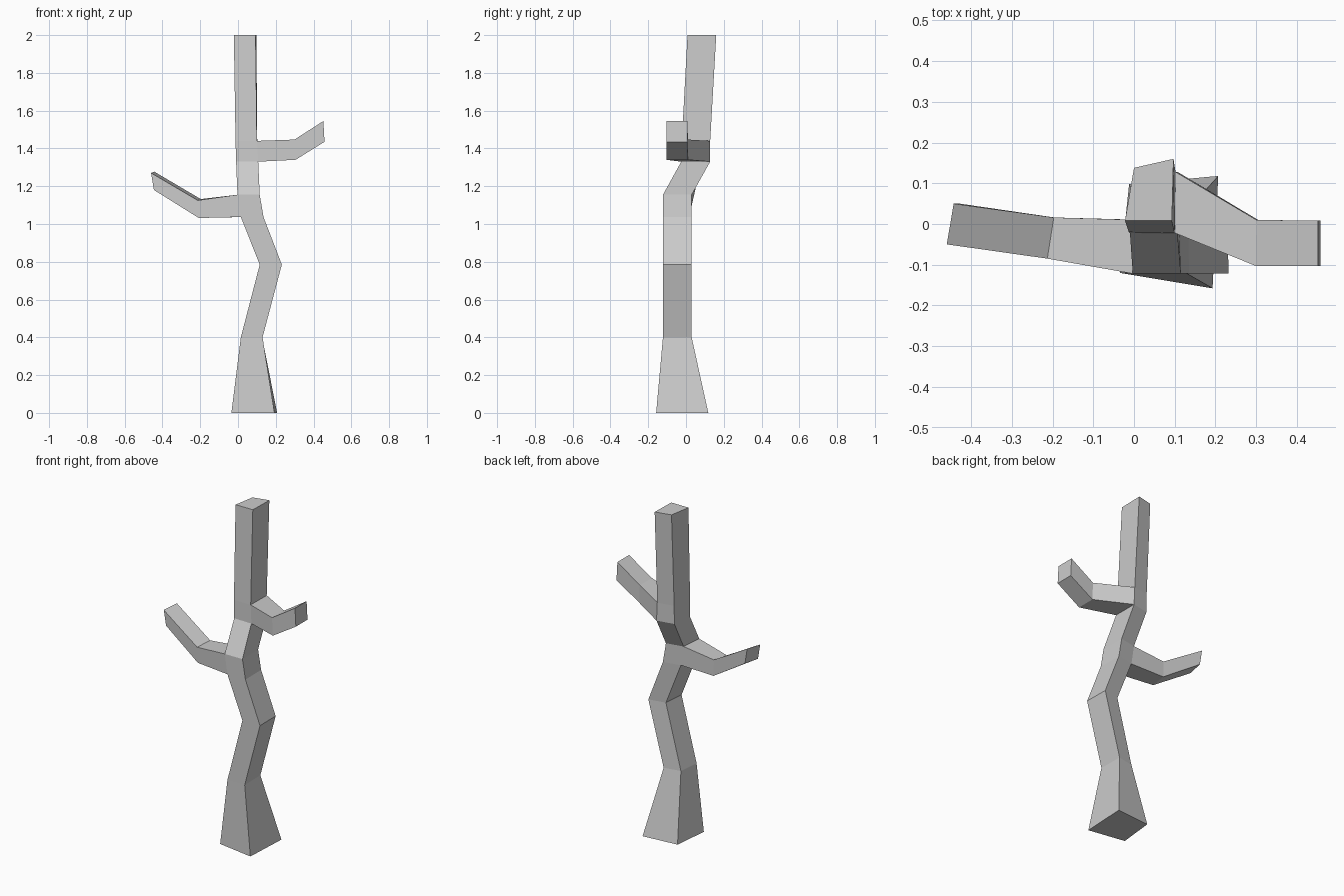
import bpy, bmesh

if "Cube" in bpy.data.objects:
    bpy.data.objects.remove(bpy.data.objects["Cube"])

bm = bmesh.new()


def ring(coords):
    return [bm.verts.new(c) for c in coords]


def bridge(a, b):
    for i in range(4):
        j = (i + 1) % 4
        bm.faces.new((a[i], a[j], b[j], b[i]))


def slab(z, fl, fr, br, bl):
    """Four-sided trunk section: front-left, front-right, back-right, back-left."""
    return ring([(x, y, z) for x, y in (fl, fr, br, bl)])


def bent(z, x0, x1):
    """Section with the same outline, shifted sideways."""
    return slab(z, (x0, -.122), (x1, -.122), (x1 - .002, .03), (x0 + .012, .01))


# trunk sections from the flared foot to the cut top
trunk = [
    slab(0, (-.035, -.12), (.193, -.158), (.207, .118), (-.012, .098)),
    bent(.4, .015, .13),
    bent(.785, .115, .232),
    bent(1.037, .015, .135),
    bent(1.155, -.003, .115),
    slab(1.33, (-.01, -.022), (.107, -.025), (.107, .128), (.002, .108)),
    slab(1.44, (-.013, -.02), (.1, -.022), (.102, .128), (.002, .11)),
    slab(2.0, (-.022, .008), (.093, .008), (.097, .16), (0, .138)),
]
bm.faces.new(trunk[0][::-1])
bm.faces.new(trunk[-1])
for k, (a, b) in enumerate(zip(trunk, trunk[1:])):
    for i in range(4):
        # leave openings where the two branches grow out
        if (k, i) in ((3, 3), (5, 1)):
            continue
        j = (i + 1) % 4
        bm.faces.new((a[i], a[j], b[j], b[i]))


def branch(lower, upper, i, sections):
    j = (i + 1) % 4
    prev = [lower[i], lower[j], upper[j], upper[i]]
    for s in sections:
        cur = ring(s)
        bridge(prev, cur)
        prev = cur
    bm.faces.new(prev)


# left branch
branch(trunk[3], trunk[4], 3, [
    [(-.195, .016, 1.035), (-.208, -.085, 1.032), (-.213, -.085, 1.125), (-.197, .016, 1.132)],
    [(-.428, .05, 1.185), (-.445, -.05, 1.18), (-.46, -.05, 1.27), (-.443, .05, 1.277)],
])
# right branch
branch(trunk[5], trunk[6], 1, [
    [(.305, -.103, 1.34), (.305, .01, 1.34), (.301, .01, 1.447), (.299, -.103, 1.447)],
    [(.458, -.103, 1.435), (.458, .008, 1.435), (.452, .008, 1.545), (.452, -.103, 1.545)],
])

bmesh.ops.recalc_face_normals(bm, faces=bm.faces)
mesh = bpy.data.meshes.new("bare_tree")
bm.to_mesh(mesh)
bm.free()
bpy.context.collection.objects.link(bpy.data.objects.new("bare_tree", mesh))
